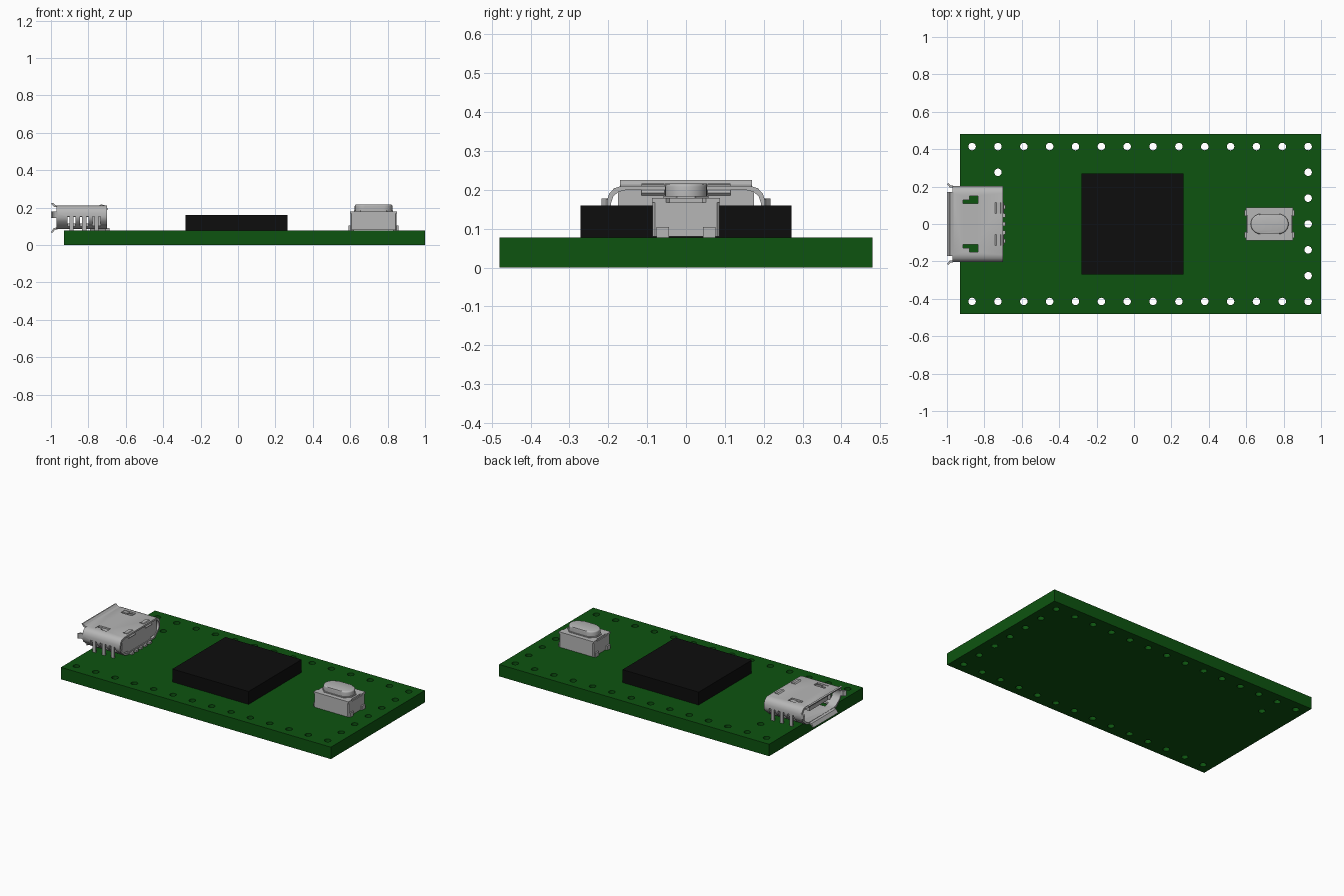
import bpy, bmesh, math
from mathutils import Vector

cube = bpy.data.objects.get("Cube")
if cube:
    bpy.data.objects.remove(cube, do_unlink=True)


def material(name, rgb):
    m = bpy.data.materials.new(name)
    m.use_nodes = True
    m.diffuse_color = (*rgb, 1)
    bsdf = next(n for n in m.node_tree.nodes if n.type == 'BSDF_PRINCIPLED')
    bsdf.inputs["Base Color"].default_value = (*rgb, 1)
    return m


GREEN = material("board green", (0.004, 0.088, 0.005))
BLACK = material("chip black", (0.004, 0.004, 0.004))
GREY = material("metal grey", (0.47, 0.47, 0.47))


def finish(name, bm, mat, smooth=False):
    bmesh.ops.recalc_face_normals(bm, faces=bm.faces)
    me = bpy.data.meshes.new(name)
    bm.to_mesh(me)
    bm.free()
    me.materials.append(mat)
    ob = bpy.data.objects.new(name, me)
    bpy.context.collection.objects.link(ob)
    if smooth:
        smooth_object(ob)
    return ob


def smooth_object(ob):
    bpy.ops.object.select_all(action='DESELECT')
    ob.select_set(True)
    bpy.context.view_layer.objects.active = ob
    bpy.ops.object.shade_smooth_by_angle(angle=math.radians(35))


def add_box(bm, x, y, z):
    c = [bm.verts.new((a, b, h)) for h in z for a, b in
         ((x[0], y[0]), (x[1], y[0]), (x[1], y[1]), (x[0], y[1]))]
    for f in ((3, 2, 1, 0), (4, 5, 6, 7), (0, 1, 5, 4), (1, 2, 6, 5), (2, 3, 7, 6), (3, 0, 4, 7)):
        bm.faces.new([c[i] for i in f])


def boxes(name, specs, mat=GREY):
    """One object made of several (x range, y range, z range) boxes."""
    bm = bmesh.new()
    for s in specs:
        add_box(bm, *s)
    return finish(name, bm, mat)


def prism(name, pts, axis, lo, hi, mat=GREY, bevel=0, smooth=False):
    """Extrude a 2D outline along an axis; bevel rounds the top rim."""
    put = {'x': lambda p, h: (h, p[0], p[1]),
           'y': lambda p, h: (p[0], h, p[1]),
           'z': lambda p, h: (p[0], p[1], h)}[axis]
    bm = bmesh.new()
    a = [bm.verts.new(put(p, lo)) for p in pts]
    b = [bm.verts.new(put(p, hi)) for p in pts]
    n = len(pts)
    bm.faces.new(a)
    top = bm.faces.new(b)
    for i in range(n):
        bm.faces.new((a[i], a[(i + 1) % n], b[(i + 1) % n], b[i]))
    if bevel:
        bmesh.ops.bevel(bm, geom=list(top.edges), offset=bevel, segments=3,
                        profile=0.5, affect='EDGES')
    return finish(name, bm, mat, smooth)


def apply_modifiers(ob):
    dg = bpy.context.evaluated_depsgraph_get()
    ob.data = bpy.data.meshes.new_from_object(ob.evaluated_get(dg))
    ob.modifiers.clear()


def cut(ob, cutter):
    mod = ob.modifiers.new("cut", 'BOOLEAN')
    mod.operation, mod.solver, mod.object = 'DIFFERENCE', 'EXACT', cutter
    apply_modifiers(ob)
    bpy.data.objects.remove(cutter, do_unlink=True)


# Circuit board with rows of plated-through holes
PITCH = 0.1382
holes = [(0.931 - PITCH * i, s * 0.414) for i in range(14) for s in (-1, 1)]
holes += [(0.931, PITCH * i) for i in range(-2, 3)] + [(0.931 - 12 * PITCH, 2 * PITCH)]
board = boxes("circuit_board", [((-0.93, 1.0), (-0.48, 0.48), (0, 0.077))], GREEN)
bm = bmesh.new()
for hx, hy in holes:
    ring = [(hx + 0.02 * math.cos(t * math.tau / 20), hy + 0.02 * math.sin(t * math.tau / 20))
            for t in range(20)]
    lo = [bm.verts.new((*p, -0.05)) for p in ring]
    hi = [bm.verts.new((*p, 0.15)) for p in ring]
    bm.faces.new(lo[::-1])
    bm.faces.new(hi)
    for i in range(20):
        j = (i + 1) % 20
        bm.faces.new((lo[i], lo[j], hi[j], hi[i]))
hole_cutter = finish("hole_cutter", bm, GREEN)
hole_cutter.hide_render = True
cut(board, hole_cutter)

# Main chip
boxes("main_chip", [((-0.28, 0.265), (-0.271, 0.271), (0.077, 0.16))], BLACK)

# Connector shell: a rounded tapering tube, open at both ends
half = [(0.13, 0.084), (0.155, 0.09), (0.175, 0.108), (0.195, 0.125), (0.204, 0.145),
        (0.204, 0.17), (0.198, 0.19), (0.185, 0.204), (0.165, 0.21)]
outer = half + [(-y, z) for y, z in reversed(half)]
inner = [(y * 0.945, 0.147 + (z - 0.147) * 0.83) for y, z in outer]
bm = bmesh.new()
loops = [[bm.verts.new((x, *p)) for p in prof]
         for x, prof in ((-0.97, outer), (-0.7, outer), (-0.7, inner), (-0.97, inner))]
for a, b in zip(loops, loops[1:] + loops[:1]):
    for i in range(len(outer)):
        j = (i + 1) % len(outer)
        bm.faces.new((a[i], a[j], b[j], b[i]))
shell = finish("connector_shell", bm, GREY)

# Latch windows in the roof and floor, and slots around the side legs
LEGS = (-0.89, -0.822, -0.757)
windows = []
for s in (-1, 1):
    windows.append(((-0.915, -0.835), sorted((s * 0.11, s * 0.15)), (0.05, 0.25)))
    windows += [((x - 0.022, x + 0.022), sorted((s * 0.165, s * 0.24)), (0.06, 0.152)) for x in LEGS]
window_cutter = boxes("window_cutter", windows)
window_cutter.hide_render = True
cut(shell, window_cutter)
smooth_object(shell)

# Side legs standing on the board, and latch springs in the windows
boxes("connector_legs", [((x - 0.011, x + 0.011), sorted((s * 0.188, s * 0.2)), (0.077, 0.155))
                         for x in LEGS for s in (-1, 1)])
boxes("latch_springs", [((-0.918, -0.88), sorted((s * 0.128, s * 0.152)), (0.196, 0.207))
                        for s in (-1, 1)])

# Flared lips around the mouth
prism("top_lip", [(-0.965, 0.2), (-0.965, 0.21), (-0.978, 0.214), (-0.99, 0.225),
                  (-1.0, 0.222), (-0.986, 0.205)], 'y', -0.17, 0.17)
prism("bottom_lip", [(-0.965, 0.094), (-0.965, 0.084), (-0.98, 0.08), (-0.992, 0.065),
                     (-1.0, 0.068), (-0.985, 0.09)], 'y', -0.125, 0.125)
for side, s in (("left", 1), ("right", -1)):
    prism(side + "_lip", [(-0.965, s * 0.193), (-0.965, s * 0.204), (-0.98, s * 0.207),
                          (-0.993, s * 0.218), (-1.0, s * 0.213), (-0.985, s * 0.196)],
          'z', 0.145, 0.178)
    # Bent tabs at the rear edge of the roof
    prism(side + "_rear_tab", [(-0.745, 0.208), (-0.735, 0.216), (-0.715, 0.214),
                               (-0.694, 0.192), (-0.7, 0.186), (-0.72, 0.203)],
          'y', *sorted((s * 0.055, s * 0.115)))

# Insulator at the rear, contact tongue and solder pins
boxes("connector_insulator", [((-0.79, -0.705), (-0.175, 0.175), (0.105, 0.199)),
                              ((-0.95, -0.79), (-0.095, 0.095), (0.15, 0.175)),
                              ((-0.79, -0.705), (-0.12, 0.12), (0.078, 0.105))])
boxes("connector_pins", [((-0.715, -0.686), (i * 0.045 - 0.011, i * 0.045 + 0.011), (0.077, 0.09))
                         for i in range(-2, 3)])


# Push button: chamfered body, cover plate, feet and rounded plunger
def chamfered(x0, x1, h, c):
    return [(x0 + c, -h), (x1 - c, -h), (x1, -h + c), (x1, h - c),
            (x1 - c, h), (x0 + c, h), (x0, h - c), (x0, -h + c)]


prism("button_body", chamfered(0.602, 0.848, 0.086, 0.006), 'z', 0.08, 0.167)
prism("button_cover", [(0.6, -0.087), (0.85, -0.087), (0.85, -0.052), (0.842, -0.042),
                       (0.842, 0.042), (0.85, 0.052), (0.85, 0.087), (0.6, 0.087),
                       (0.6, 0.052), (0.608, 0.042), (0.608, -0.042), (0.6, -0.052)],
      'z', 0.167, 0.179)
boxes("button_feet", [(x, (y - 0.016, y + 0.016), (0.077, 0.104))
                      for x in ((0.592, 0.62), (0.83, 0.857)) for y in (-0.06, 0.06)])
prism("button_collar", chamfered(0.62, 0.83, 0.058, 0.035), 'z', 0.178, 0.184)
R = 0.054
stadium = []
for cx, start in ((0.826 - R, -90), (0.624 + R, 90)):
    for k in range(13):
        t = math.radians(start + 15 * k)
        stadium.append((cx + R * math.cos(t), R * math.sin(t)))
prism("button_plunger", stadium, 'z', 0.18, 0.216, bevel=0.008, smooth=True)
